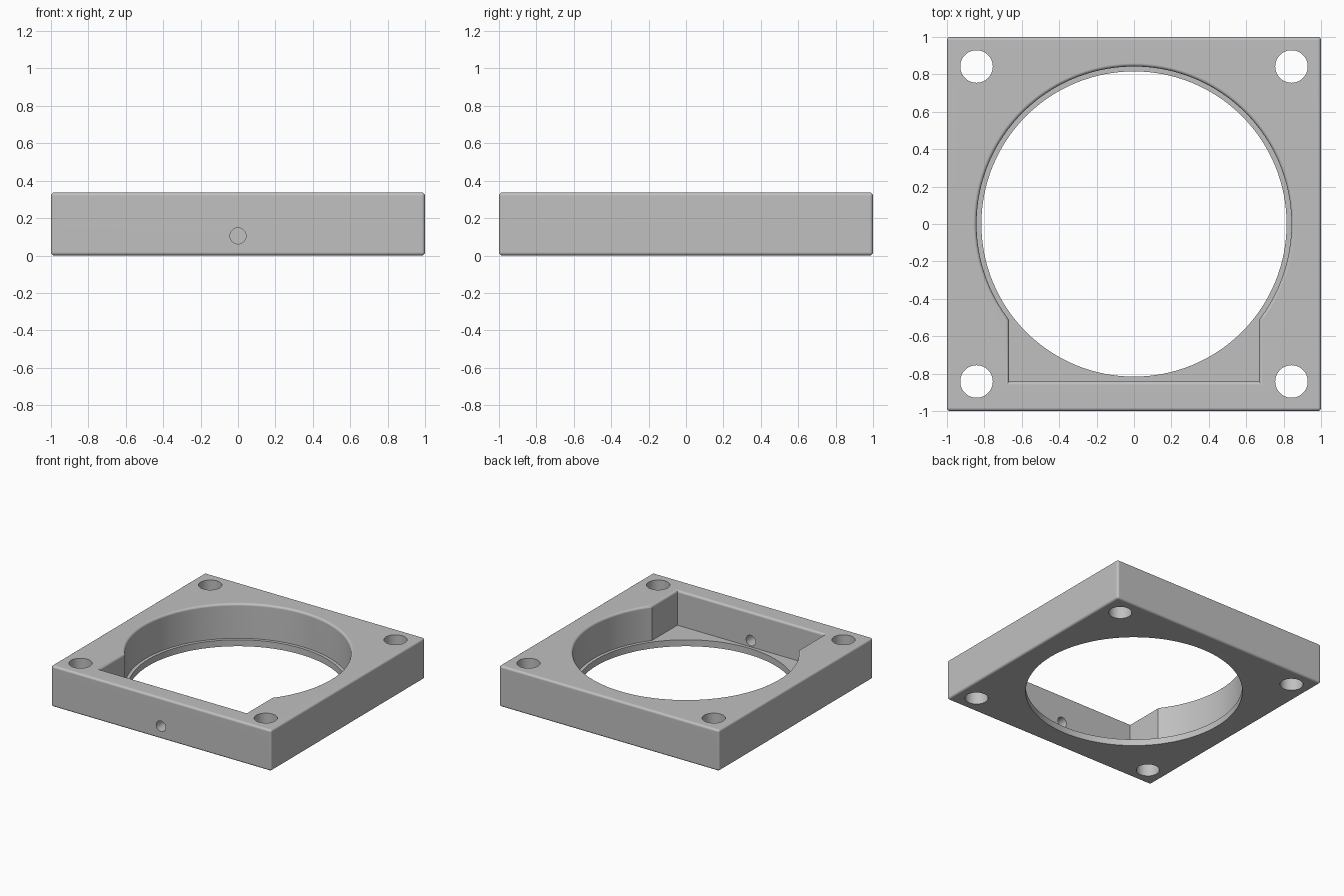
import bpy, bmesh, math
from mathutils import Matrix

HEIGHT, FLOOR, FILLET = 0.337, 0.053, 0.018
BORE, LIP = 0.842, 0.816           # cavity and through-hole radii
POCKET_X, POCKET_Y = 0.668, 0.842  # rectangular recess at the front
SEGMENTS = 128

if "Cube" in bpy.data.objects:
    bpy.data.objects.remove(bpy.data.objects["Cube"])

grey = bpy.data.materials.new("plain grey")
grey.use_nodes = True
grey.diffuse_color = (0.53, 0.53, 0.53, 1)
grey.node_tree.nodes["Principled BSDF"].inputs["Base Color"].default_value = grey.diffuse_color


def make_object(name, bm):
    bmesh.ops.recalc_face_normals(bm, faces=bm.faces)
    mesh = bpy.data.meshes.new(name)
    bm.to_mesh(mesh)
    bm.free()
    mesh.materials.append(grey)
    obj = bpy.data.objects.new(name, mesh)
    bpy.context.collection.objects.link(obj)
    return obj


def cylinder(name, radius, depth, location, sides, rotation=Matrix()):
    bm = bmesh.new()
    bmesh.ops.create_cone(bm, cap_ends=True, segments=sides, radius1=radius,
                          radius2=radius, depth=depth,
                          matrix=Matrix.Translation(location) @ rotation)
    return make_object(name, bm)


def cavity_outline(grow):
    """Round bore joined to the front recess, widened by grow."""
    r, x, y = BORE + grow, POCKET_X + grow, POCKET_Y + grow
    start = -math.acos(x / r)
    sweep = math.pi - 2 * start
    arc = [(r * math.cos(start + sweep * i / SEGMENTS),
            r * math.sin(start + sweep * i / SEGMENTS)) for i in range(SEGMENTS + 1)]
    return arc + [(-x, -y), (x, -y)]


def cavity_cutter():
    # Stacked outlines flare outwards to round the upper rim
    layers = [(0, FLOOR)]
    for i in range(6):
        a = i / 5 * math.pi / 2
        layers.append((FILLET * (1 - math.cos(a)),
                       HEIGHT - FILLET + FILLET * math.sin(a)))
    layers.append((FILLET, HEIGHT + 0.1))
    bm = bmesh.new()
    rings = [[bm.verts.new((x, y, z)) for x, y in cavity_outline(g)] for g, z in layers]
    for low, high in zip(rings, rings[1:]):
        for i in range(len(low)):
            j = (i + 1) % len(low)
            bm.faces.new((low[i], low[j], high[j], high[i]))
    bm.faces.new(rings[0])
    bm.faces.new(rings[-1])
    return make_object("cavity_cutter", bm)


# Square block with rounded edges
bm = bmesh.new()
bmesh.ops.create_cube(bm, size=1, matrix=Matrix.Translation((0, 0, HEIGHT / 2))
                      @ Matrix.Diagonal((2, 2, HEIGHT, 1)))
bmesh.ops.bevel(bm, geom=bm.edges[:], offset=FILLET, segments=4, profile=0.5,
                affect='EDGES')
frame = make_object("mounting_frame", bm)

# Cavity, through-hole, corner screw holes and front cable hole
cutters = [cavity_cutter(),
           cylinder("opening_cutter", LIP, 1, (0, 0, 0), SEGMENTS),
           cylinder("cable_hole_cutter", 0.043, 0.4, (0, -0.95, 0.105), 32,
                    Matrix.Rotation(math.pi / 2, 4, 'X'))]
for sx in (-1, 1):
    for sy in (-1, 1):
        cutters.append(cylinder("screw_hole_cutter", 0.087, 1,
                                (sx * 0.842, sy * 0.842, HEIGHT / 2), 48))

bpy.context.view_layer.objects.active = frame
for cutter in cutters:
    cutter.hide_render = True
    cut = frame.modifiers.new("cut", 'BOOLEAN')
    cut.operation = 'DIFFERENCE'
    cut.solver = 'EXACT'
    cut.object = cutter
    bpy.ops.object.modifier_apply(modifier=cut.name)
    bpy.data.objects.remove(cutter)

# Smooth curved walls while keeping flat faces crisp
bpy.ops.object.select_all(action='DESELECT')
frame.select_set(True)
bpy.ops.object.shade_smooth_by_angle(angle=math.radians(30))
weighted = frame.modifiers.new("flat_normals", 'WEIGHTED_NORMAL')
weighted.keep_sharp = True
